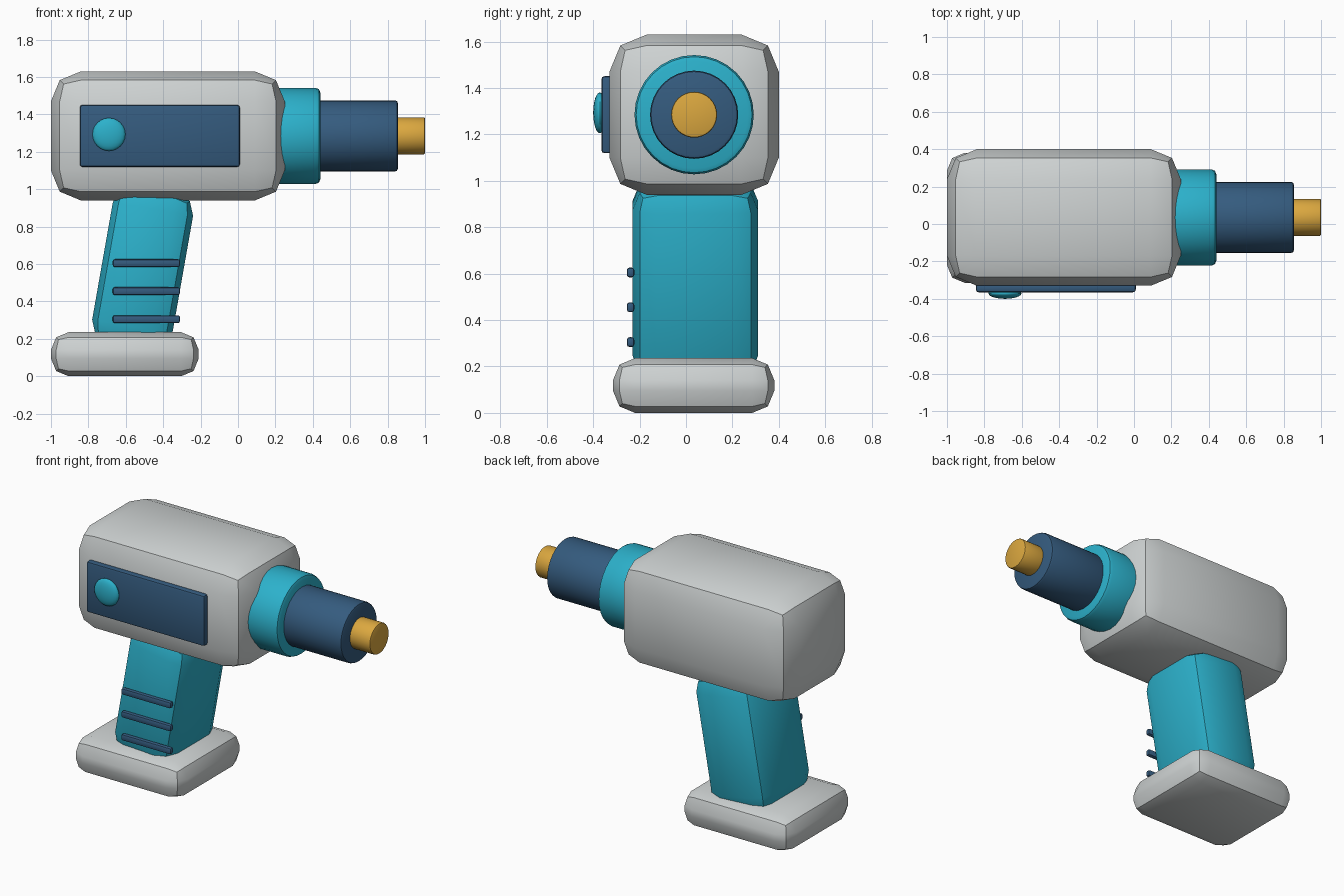
import bpy
import math

if "Cube" in bpy.data.objects:
    bpy.data.objects.remove(bpy.data.objects["Cube"])


def material(name, color):
    m = bpy.data.materials.new(name)
    m.diffuse_color = (*color, 1)
    m.use_nodes = True
    m.node_tree.nodes["Principled BSDF"].inputs["Base Color"].default_value = m.diffuse_color
    return m


GREY = material("light_grey", (0.62, 0.65, 0.65))
TEAL = material("teal", (0.025, 0.44, 0.60))
NAVY = material("navy", (0.035, 0.105, 0.21))
GOLD = material("gold", (0.71, 0.39, 0.05))

AXIS_Y = 0.035   # centre plane of the tool
AXIS_Z = 1.285   # height of the barrel axis


def finish(name, mat, bevel=0, segments=2):
    """Name and colour the active object, round its edges and shade it."""
    ob = bpy.context.object
    ob.name = name
    ob.data.materials.append(mat)
    if bevel:
        mod = ob.modifiers.new("rounded_edges", 'BEVEL')
        mod.width = bevel
        mod.segments = segments
        mod.limit_method = 'ANGLE'
        mod.angle_limit = math.radians(40)
        bpy.ops.object.modifier_apply(modifier=mod.name)
    bpy.ops.object.shade_smooth_by_angle(angle=math.radians(35))
    return ob


def box(name, center, size, mat, bevel, tilt=0):
    bpy.ops.mesh.primitive_cube_add(size=1, location=center)
    ob = bpy.context.object
    ob.scale = size
    bpy.ops.object.transform_apply(location=False, rotation=False, scale=True)
    finish(name, mat, bevel)
    ob.rotation_euler.y = tilt
    return ob


def barrel_part(name, x0, x1, radius, mat, bevel):
    bpy.ops.mesh.primitive_cylinder_add(
        vertices=32, radius=radius, depth=x1 - x0,
        location=((x0 + x1) / 2, AXIS_Y, AXIS_Z), rotation=(0, math.pi / 2, 0))
    return finish(name, mat, bevel)


# Motor housing, tilted grip and battery base
box("housing", (-0.375, AXIS_Y, AXIS_Z), (1.25, 0.73, 0.69), GREY, 0.16)
box("grip", (-0.51, 0.04, 0.58), (0.435, 0.54, 0.85), TEAL, 0.105, math.radians(10))
box("battery_base", (-0.605, 0.033, 0.118), (0.79, 0.695, 0.236), GREY, 0.095)

# Stepped barrel along x
barrel_part("collar", 0.08, 0.44, 0.257, TEAL, 0.025)
barrel_part("barrel", 0.38, 0.855, 0.19, NAVY, 0.015)
barrel_part("tip", 0.80, 1.0, 0.099, GOLD, 0.008)

# Side panel with a domed button
box("side_panel", (-0.418, -0.34, AXIS_Z), (0.855, 0.05, 0.332), NAVY, 0.014)
bpy.ops.mesh.primitive_uv_sphere_add(segments=24, ring_count=12, radius=1,
                                     location=(-0.69, -0.371, 1.293))
bpy.context.object.scale = (0.088, 0.029, 0.088)
bpy.ops.object.transform_apply(location=False, rotation=False, scale=True)
finish("button", TEAL)

# Finger ribs on the grip
for i in range(3):
    box(f"grip_rib_{i + 1}", (-0.49, -0.239, 0.305 + 0.15 * i),
        (0.36, 0.032, 0.042), NAVY, 0.011)
